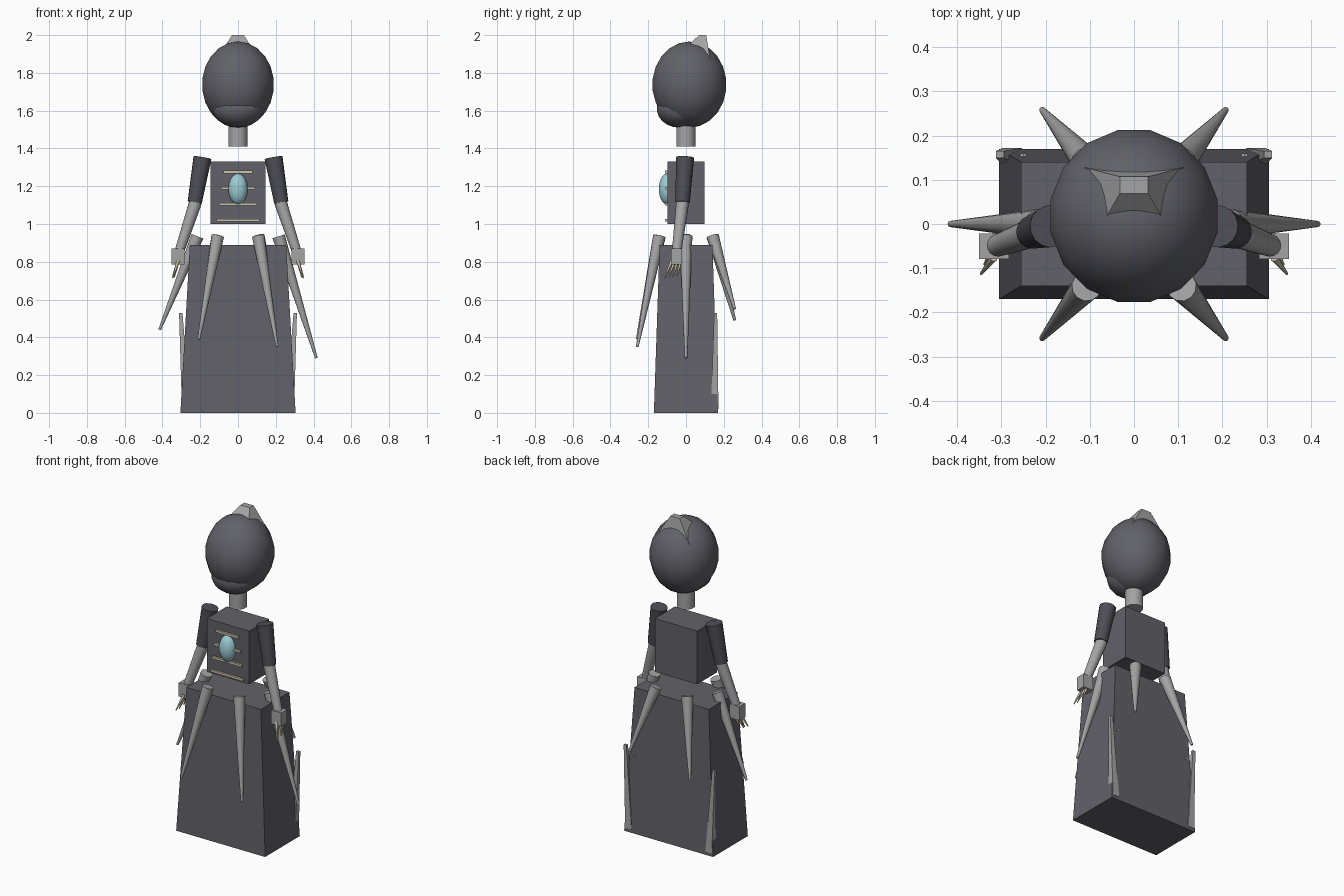
import bpy, bmesh, math
from mathutils import Vector, Matrix

cube = bpy.data.objects.get("Cube")
if cube:
    bpy.data.objects.remove(cube, do_unlink=True)


def material(name, rgb):
    m = bpy.data.materials.new(name)
    m.use_nodes = True
    m.diffuse_color = (*rgb, 1)
    m.node_tree.nodes["Principled BSDF"].inputs["Base Color"].default_value = (*rgb, 1)
    return m


CLOTH = material("dark cloth", (0.12, 0.12, 0.14))
SLEEVE = material("darker sleeve", (0.075, 0.075, 0.09))
METAL = material("light grey", (0.37, 0.37, 0.37))
BONE = material("cream bone", (0.60, 0.55, 0.42))
GEM = material("pale blue gem", (0.33, 0.60, 0.65))


def finish(name, bm, mat, smooth=False):
    bmesh.ops.recalc_face_normals(bm, faces=bm.faces)
    mesh = bpy.data.meshes.new(name)
    bm.to_mesh(mesh)
    bm.free()
    mesh.materials.append(mat)
    ob = bpy.data.objects.new(name, mesh)
    bpy.context.collection.objects.link(ob)
    if smooth:
        bpy.ops.object.select_all(action="DESELECT")
        ob.select_set(True)
        bpy.context.view_layer.objects.active = ob
        bpy.ops.object.shade_smooth_by_angle(angle=math.radians(50))
    return ob


def block(name, low, low_half, high, high_half, mat):
    """Box tapering from a low rectangle to a high rectangle."""
    bm = bmesh.new()
    bmesh.ops.create_cube(bm, size=2)
    for v in bm.verts:
        c, h = (high, high_half) if v.co.z > 0 else (low, low_half)
        v.co = Vector((c[0] + v.co.x * h[0], c[1] + v.co.y * h[1], c[2]))
    return finish(name, bm, mat)


def rod(name, start, end, r0, r1, mat, sides=16):
    """Tapered cylinder between two points."""
    a, b = Vector(start), Vector(end)
    turn = (b - a).to_track_quat("Z", "Y").to_matrix().to_4x4()
    bm = bmesh.new()
    bmesh.ops.create_cone(bm, cap_ends=True, segments=sides, radius1=r0, radius2=r1,
                          depth=(b - a).length,
                          matrix=Matrix.Translation((a + b) / 2) @ turn)
    return finish(name, bm, mat, True)


def ball(name, center, radii, mat, segments=16, rings=11):
    bm = bmesh.new()
    bmesh.ops.create_uvsphere(
        bm, u_segments=segments, v_segments=rings, radius=1,
        matrix=Matrix.Translation(center) @ Matrix.Diagonal((*radii, 1))
        @ Matrix.Rotation(math.pi / segments, 4, "Z"))
    return finish(name, bm, mat, True)


# Body
block("skirt", (0, 0, 0), (0.305, 0.17), (0, 0, 0.89), (0.255, 0.14), CLOTH)
block("torso", (0, 0, 1.0), (0.145, 0.098), (0, 0, 1.33), (0.145, 0.098), CLOTH)
rod("neck", (0, 0, 1.41), (0, 0, 1.56), 0.051, 0.051, METAL)

# Head
ball("head", (0, 0.018, 1.738), (0.194, 0.2, 0.228), CLOTH)
ball("jaw", (0, -0.035, 1.61), (0.135, 0.122, 0.1), CLOTH)
block("crest", (0, 0.03, 1.87), (0.112, 0.098), (0, 0.088, 2.0), (0.032, 0.019), METAL)

# Chest ribs and gem
for i in range(4):
    z = 1.275 - 0.085 * i
    half = 0.078 + 0.0115 * i
    block(f"rib_{i + 1}", (0, -0.1, z - 0.007), (half, 0.01),
          (0, -0.1, z + 0.007), (half, 0.01), BONE)
ball("chest_gem", (0, -0.1, 1.185), (0.052, 0.045, 0.082), GEM)

# Arms, hands and rear blades on both sides
for side, s in (("left", 1), ("right", -1)):
    rod(f"{side}_upper_arm", (s * 0.188, -0.005, 1.352), (s * 0.229, -0.018, 1.115),
        0.048, 0.038, SLEEVE)
    rod(f"{side}_forearm", (s * 0.225, -0.018, 1.115), (s * 0.312, -0.05, 0.85),
        0.034, 0.025, METAL)
    block(f"{side}_hand", (s * 0.317, -0.05, 0.785), (0.034, 0.029),
          (s * 0.317, -0.05, 0.87), (0.034, 0.029), METAL)
    for i in range(4):
        y = -0.076 + 0.016 * i
        rod(f"{side}_finger_{i + 1}", (s * 0.317, y, 0.805),
            (s * (0.346 - 0.008 * (i % 2)), y * 1.35 - 0.01, 0.713 + 0.004 * i),
            0.009, 0.003, BONE, 8)
    block(f"{side}_rear_blade", (s * 0.275, 0.152, 0.02), (0.022, 0.02),
          (s * 0.303, 0.157, 0.53), (0.009, 0.008), METAL)
    rod(f"{side}_rear_stud", (s * 0.25, 0.14, 0.47), (s * 0.25, 0.158, 0.465),
        0.01, 0.008, METAL, 6)

# Ring of waist spikes with uneven lengths
for i, tip_z in enumerate((0.29, 0.55, 0.49, 0.44, 0.39, 0.35)):
    c, s = math.cos(i * math.pi / 3), math.sin(i * math.pi / 3)
    rod(f"waist_spike_{i + 1}", (0.215 * c, 0.163 * s, 0.935),
        (0.415 * c, 0.298 * s, tip_z), 0.034, 0.007, METAL, 12)
